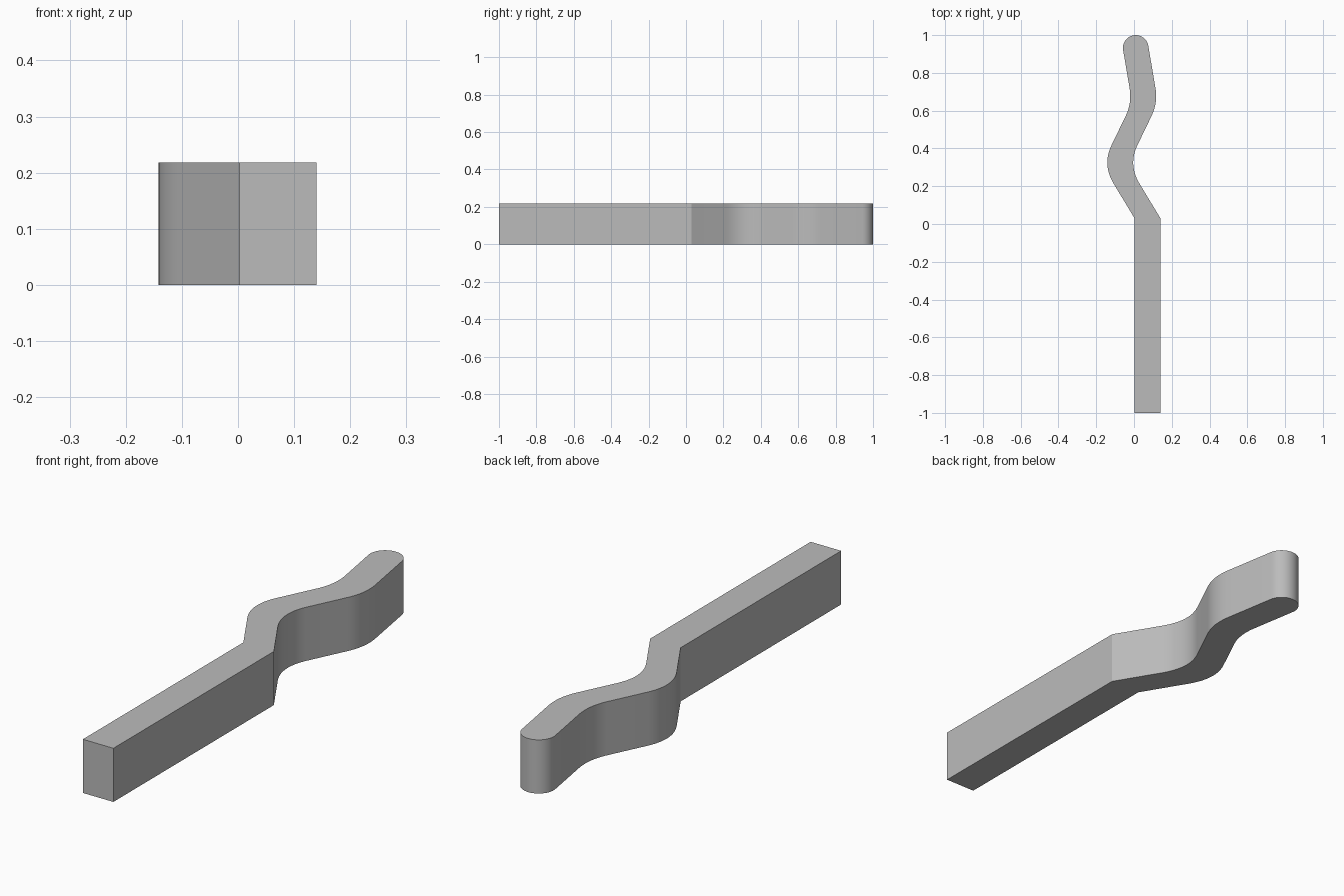
import bpy, bmesh, math
from mathutils import Vector

cube = bpy.data.objects.get("Cube")
if cube:
    bpy.data.objects.remove(cube, do_unlink=True)

HEIGHT = 0.218
WIDTH = 0.137      # bar width measured along x
STEPS = 12

# Plain grey material
grey = bpy.data.materials.new("light_grey")
grey.use_nodes = True
colour = (0.5, 0.5, 0.5, 1)
grey.diffuse_color = colour
grey.node_tree.nodes["Principled BSDF"].inputs["Base Color"].default_value = colour


def bend(a, c, b):
    """Rounded corner from a to b, pulled towards c."""
    a, c, b = Vector(a), Vector(c), Vector(b)
    ts = [i / STEPS for i in range(STEPS + 1)]
    return [a * (1 - t) ** 2 + c * 2 * t * (1 - t) + b * t * t for t in ts]


# Right-hand edge of the bar, from the square end to the rounded tip
edge = [Vector((0.003, -1)), Vector((0.003, 0.03))]
edge += bend((-0.108, 0.214), (-0.168, 0.314), (-0.12, 0.415))
edge += bend((-0.045, 0.57), (-0.0105, 0.64), (-0.0235, 0.72))

# Rounded tip, tangent to the last straight run
tilt = math.atan(0.163)
radius = WIDTH * math.cos(tilt) / 2
centre = Vector((0.009, 1 - radius))
tip = []
for i in range(2 * STEPS + 1):
    a = math.pi + tilt - math.pi * i / (2 * STEPS)
    tip.append(centre + radius * Vector((math.cos(a), math.sin(a))))

# The other edge is the same curve shifted sideways
outline = edge + tip + [p + Vector((WIDTH, 0)) for p in reversed(edge)]

# Extrude the outline into the bar
bm = bmesh.new()
face = bm.faces.new([bm.verts.new((p.x, p.y, 0)) for p in outline])
top = bmesh.ops.extrude_face_region(bm, geom=[face])
bmesh.ops.translate(bm, vec=(0, 0, HEIGHT),
                    verts=[v for v in top["geom"] if isinstance(v, bmesh.types.BMVert)])
bmesh.ops.recalc_face_normals(bm, faces=bm.faces[:])
mesh = bpy.data.meshes.new("wavy_bar")
bm.to_mesh(mesh)
bm.free()
mesh.materials.append(grey)
bar = bpy.data.objects.new("wavy_bar", mesh)
bpy.context.collection.objects.link(bar)

# Smooth the curved sides, keep the rims and the kink sharp
bpy.ops.object.select_all(action="DESELECT")
bar.select_set(True)
bpy.context.view_layer.objects.active = bar
bpy.ops.object.shade_smooth_by_angle(angle=math.radians(25))
